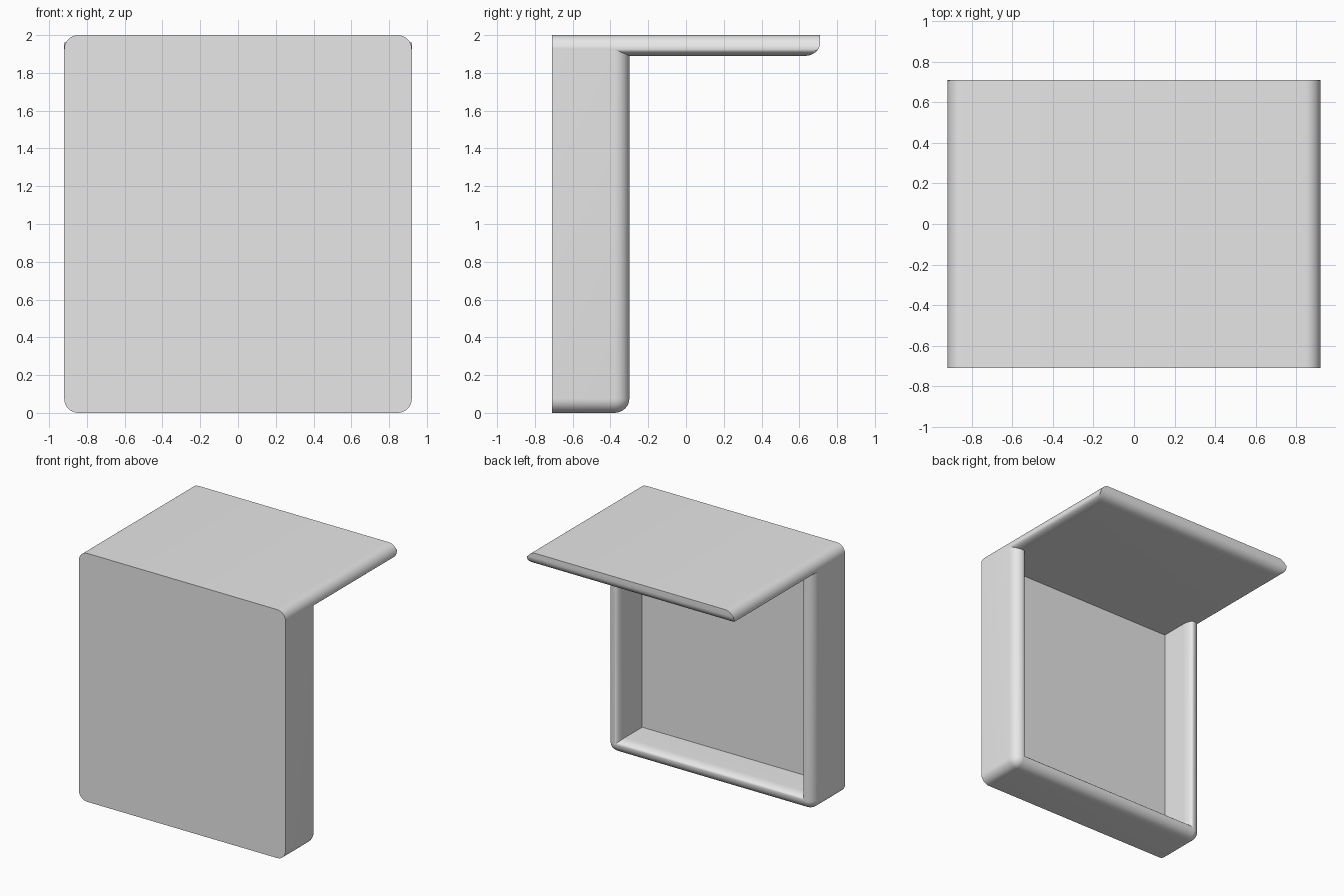
import bpy, bmesh
from math import sin, cos, pi

cube = bpy.data.objects.get("Cube")
if cube:
    bpy.data.objects.remove(cube, do_unlink=True)

W, H = 0.92, 2.0                # half width, height
FRONT, RIM, TIP = -0.71, -0.30, 0.71
T, R, LIP = 0.11, 0.075, 0.08   # wall thickness, outer radius, lip depth
N = 8

grey = bpy.data.materials.new("light_grey")
grey.use_nodes = True
grey.diffuse_color = (0.8, 0.8, 0.8, 1)
grey.node_tree.nodes["Principled BSDF"].inputs["Base Color"].default_value = (0.8, 0.8, 0.8, 1)


def arc(cx, cy, rx, ry, a0, a1):
    """Points on an elliptical arc, angles in quarter turns."""
    angles = [(a0 + (a1 - a0) * i / N) * pi / 2 for i in range(N + 1)]
    return [(cx + rx * cos(a), cy + ry * sin(a)) for a in angles]


def skin(name, rings, closed, caps=()):
    """Join equal rings of points into one smooth-shaded surface."""
    bm = bmesh.new()
    rows = [[bm.verts.new(p) for p in ring] for ring in rings]
    n = len(rows[0])
    for a, b in zip(rows, rows[1:]):
        for i in range(n if closed else n - 1):
            j = (i + 1) % n
            bm.faces.new((a[i], a[j], b[j], b[i]))
    for k in caps:
        bm.faces.new(rows[k])
    bmesh.ops.remove_doubles(bm, verts=bm.verts, dist=0.0002)
    bmesh.ops.recalc_face_normals(bm, faces=bm.faces)
    mesh = bpy.data.meshes.new(name)
    bm.to_mesh(mesh)
    bm.free()
    obj = bpy.data.objects.new(name, mesh)
    bpy.context.collection.objects.link(obj)
    mesh.materials.append(grey)
    bpy.ops.object.select_all(action="DESELECT")
    obj.select_set(True)
    bpy.context.view_layer.objects.active = obj
    bpy.ops.object.shade_smooth_by_angle(angle=pi / 6)
    return obj


# Front panel: a rounded rectangle closing the tray
def panel_ring(inset, y):
    r, w = R - inset, W - R
    pts = (arc(w, H - R, r, r, 0, 1) + arc(-w, H - R, r, r, 1, 2)
           + arc(-w, R, r, r, 2, 3) + arc(w, R, r, r, 3, 4))
    return [(x, y, z) for x, z in pts]


skin("front_panel", [panel_ring(0, FRONT), panel_ring(0.002, FRONT + T)], True, (0, -1))


# Side and bottom walls: a rounded lip section swept along a U
def wall_ring(inset, y):
    r = max(R - inset, 0)
    c = max(R, inset)
    pts = ([(-W + inset, H - R)] + arc(-W + c, c, r, r, 2, 3)
           + arc(W - c, c, r, r, 3, 4) + [(W - inset, H - R)])
    return [(x, y, z) for x, z in pts]


lip = (arc(R, RIM - LIP, R, LIP, 2, 1)
       + arc(R, RIM - LIP, T - R, LIP, 1, 0))
section = [(0, FRONT)] + lip + [(T, FRONT + T)]
skin("tray_walls", [wall_ring(d, y) for d, y in section], False)


# Top slab: rounded sides, with the underside curving up at the free edge
side = arc(W - LIP, H - R, LIP, T - R, -1, 0) + arc(W - R, H - R, R, R, 0, 1)
outline = side + [(-x, z) for x, z in reversed(side)]


def slab_ring(y, floor):
    return [(x, y, max(z, floor)) for x, z in outline]


nose = arc(TIP - LIP, H - T + 0.07, LIP, 0.07, -1, 0)
rings = [slab_ring(FRONT, H - T)] + [slab_ring(y, z) for y, z in nose]
skin("top_slab", rings, True, (-1,))
